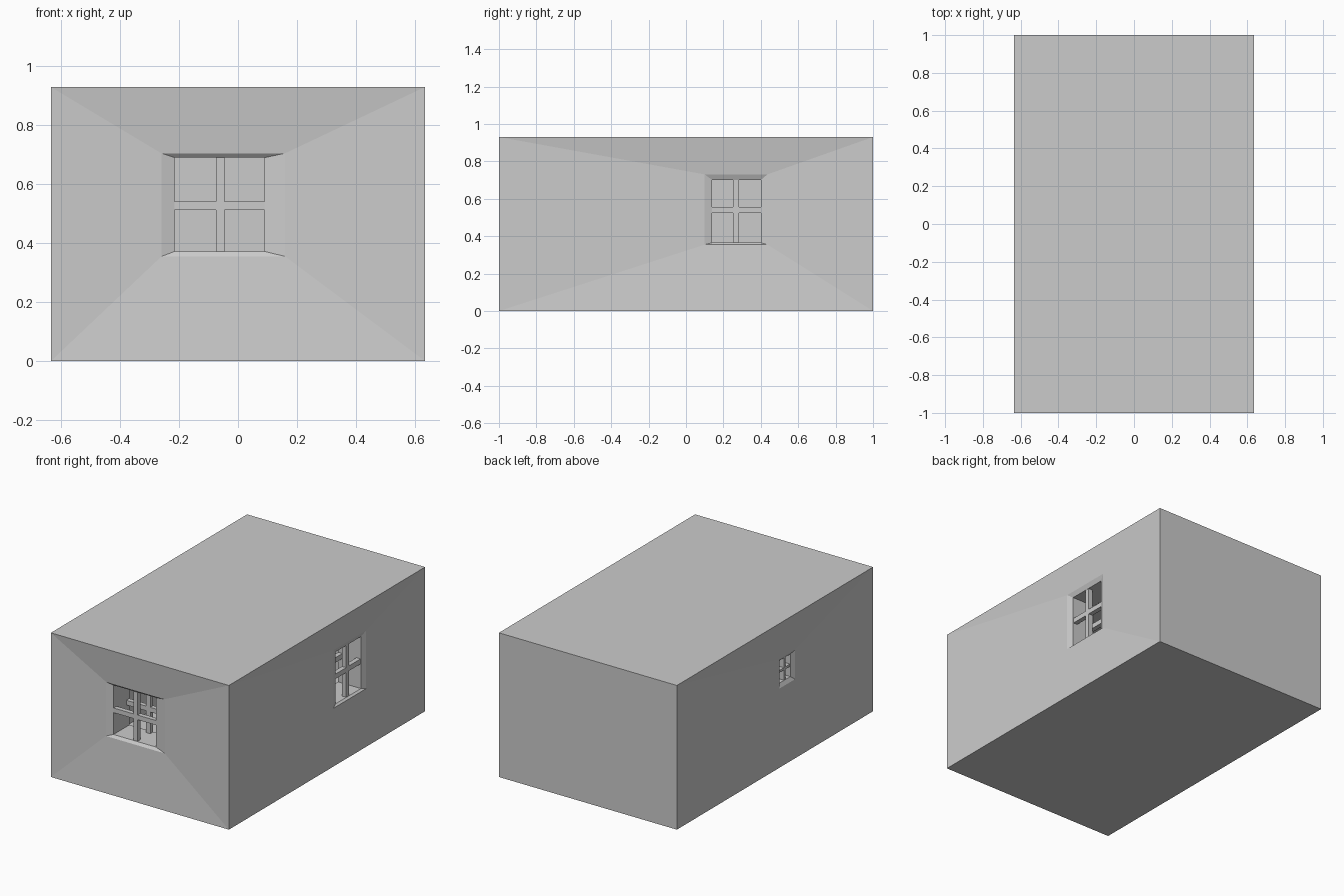
import bpy, bmesh

if "Cube" in bpy.data.objects:
    bpy.data.objects.remove(bpy.data.objects["Cube"])

X, Y, H = 0.635, 1.0, 0.93      # outer half sizes and height
T = 0.2                         # wall thickness
BAR = 0.03                      # glazing bar thickness

# Wall coordinates: u along the wall, z up, d depth inward
def front(u, z, d): return (u, -Y + d, z)
def right(u, z, d): return (X - d, u, z)
def left(u, z, d): return (-X + d, u, z)

# name, wall mapping, half width, recess rim, opening (u0, u1, z0, z1), bar width, bar centre (u, z)
WINDOWS = [
    ("front", front, X, (-0.26, 0.16, 0.355, 0.705), (-0.215, 0.09, 0.372, 0.69), 0.03, (-0.06, 0.527)),
    ("right", right, Y, (0.10, 0.435, 0.355, 0.73), (0.14, 0.40, 0.365, 0.70), 0.032, (0.268, 0.54)),
    ("left", left, Y, (-0.24, -0.08, 0.49, 0.68), (-0.21, -0.10, 0.515, 0.66), 0.015, (-0.155, 0.588)),
]

def add_object(name, bm):
    bmesh.ops.remove_doubles(bm, verts=bm.verts, dist=1e-5)
    bmesh.ops.recalc_face_normals(bm, faces=bm.faces)
    me = bpy.data.meshes.new(name)
    bm.to_mesh(me)
    bm.free()
    ob = bpy.data.objects.new(name, me)
    bpy.context.collection.objects.link(ob)
    return ob

def quad(bm, pts):
    bm.faces.new([bm.verts.new(p) for p in pts])

def loop(m, r, d):
    u0, u1, z0, z1 = r
    return [m(u0, z0, d), m(u1, z0, d), m(u1, z1, d), m(u0, z1, d)]

def box(bm, m, u0, u1, z0, z1, d0, d1):
    a, b = loop(m, (u0, u1, z0, z1), d0), loop(m, (u0, u1, z0, z1), d1)
    quad(bm, a)
    quad(bm, b[::-1])
    for i in range(4):
        j = (i + 1) % 4
        quad(bm, [a[i], b[i], b[j], a[j]])

# Hollow room: pinched walls, window tunnels and inner room in one shell
bm = bmesh.new()
for name, m, w, rim, hole, bw, c in WINDOWS:
    rings = [loop(m, (-w, w, 0, H), 0), loop(m, rim, 0.025), loop(m, hole, 0.038),
             loop(m, hole, T), loop(m, (-w + T, w - T, T, H - T), T)]
    for a, b in zip(rings, rings[1:]):
        for i in range(4):
            j = (i + 1) % 4
            quad(bm, [a[i], a[j], b[j], b[i]])

# Plain back wall, floor and roof, outside and inside
for t in (0, T):
    x, y = X - t, Y - t
    quad(bm, [(-x, y, t), (x, y, t), (x, y, H - t), (-x, y, H - t)])
    for z in (t, H - t):
        quad(bm, [(-x, -y, z), (x, -y, z), (x, y, z), (-x, y, z)])
add_object("room_walls", bm)

# Crossed glazing bars at the outer and inner mouth of each window
for name, m, w, rim, hole, bw, (cu, cz) in WINDOWS:
    u0, u1, z0, z1 = hole
    h = bw / 2
    for side, d in (("outer", 0.04), ("inner", T - BAR)):
        bm = bmesh.new()
        box(bm, m, cu - h, cu + h, z0, z1, d, d + BAR)
        box(bm, m, u0, cu - h, cz - h, cz + h, d, d + BAR)
        box(bm, m, cu + h, u1, cz - h, cz + h, d, d + BAR)
        add_object(f"{name}_window_{side}_bars", bm)
